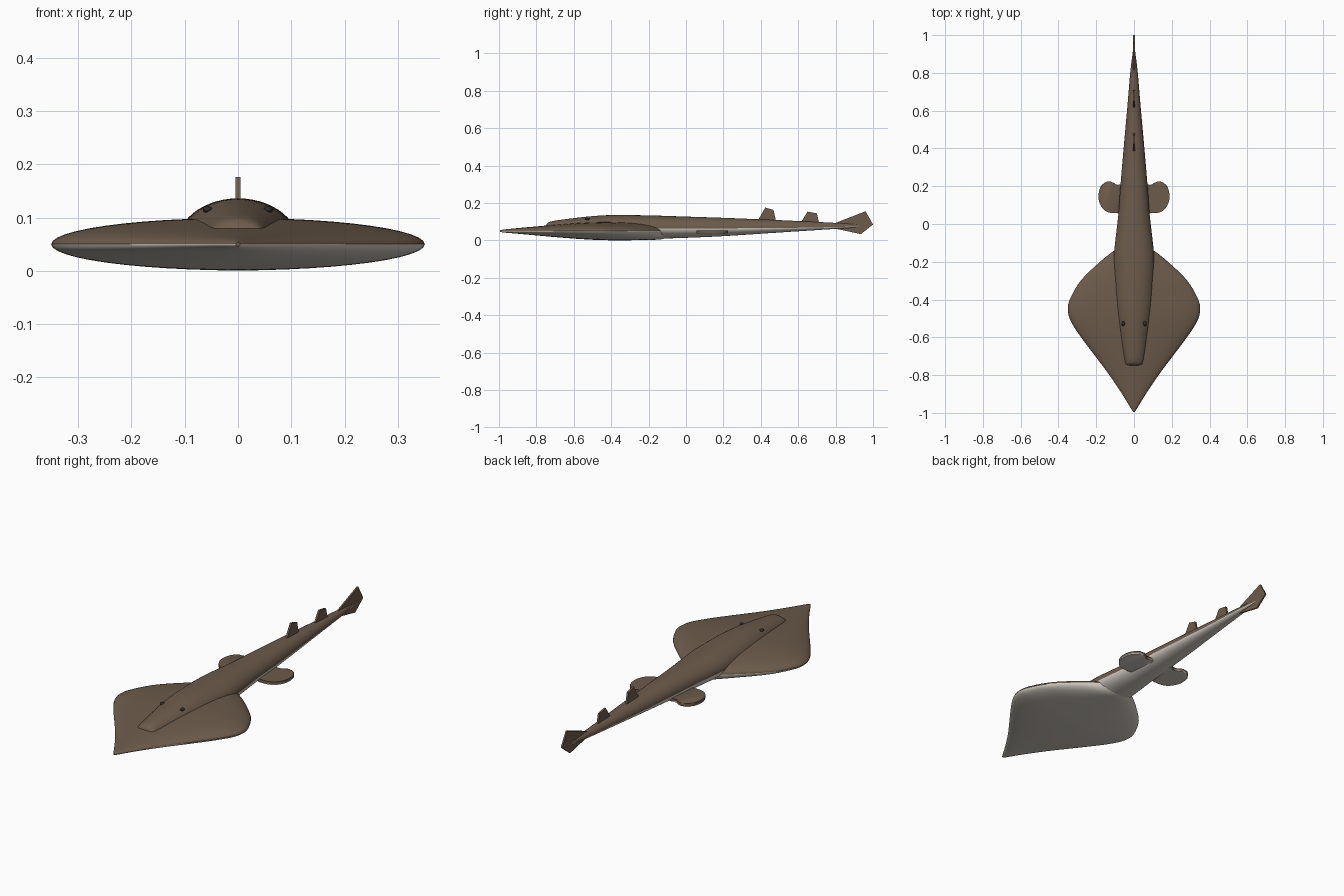
import bpy, bmesh, math
from mathutils import Vector

cube = bpy.data.objects.get("Cube")
if cube:
    bpy.data.objects.remove(cube)


def material(name, rgb):
    m = bpy.data.materials.new(name)
    m.use_nodes = True
    m.diffuse_color = (*rgb, 1)
    m.node_tree.nodes["Principled BSDF"].inputs["Base Color"].default_value = (*rgb, 1)
    return m


BROWN = material("sandy brown", (0.15, 0.105, 0.07))
PALE = material("pale belly", (0.62, 0.58, 0.52))
DARK = material("dark eye", (0.03, 0.024, 0.018))


def finish(name, bm, mats):
    bmesh.ops.recalc_face_normals(bm, faces=bm.faces[:])
    mesh = bpy.data.meshes.new(name)
    bm.to_mesh(mesh)
    bm.free()
    for m in mats:
        mesh.materials.append(m)
    ob = bpy.data.objects.new(name, mesh)
    bpy.context.collection.objects.link(ob)
    bpy.ops.object.select_all(action='DESELECT')
    ob.select_set(True)
    bpy.context.view_layer.objects.active = ob
    bpy.ops.object.shade_smooth_by_angle(angle=math.radians(35))
    return ob


def spline(points, steps, closed=False):
    """Catmull-Rom curve through points of any dimension."""
    n, out = len(points), []
    for i in range(n if closed else n - 1):
        ids = [i - 1, i, i + 1, i + 2]
        ids = [k % n if closed else min(max(k, 0), n - 1) for k in ids]
        p0, p1, p2, p3 = [Vector(points[k]) for k in ids]
        for s in range(steps):
            t = s / steps
            out.append(p1 + (p2 - p0) * (t / 2)
                       + (p0 * 2 - p1 * 5 + p2 * 4 - p3) * (t * t / 2)
                       + (p1 * 3 - p0 - p2 * 3 + p3) * (t ** 3 / 2))
    if not closed:
        out.append(Vector(points[-1]))
    return out


def loft(name, stations, sides=48, steps=5):
    """Skin oval sections given as (y, half width, middle, top, bottom)."""
    bm = bmesh.new()
    rings = []
    # the spline takes vectors of up to four values, so carry y twice
    a = spline([(s[0], s[1], s[2]) for s in stations], steps)
    b = spline([(s[0], s[3], s[4]) for s in stations], steps)
    for (y, w, mid), (_, top, low) in zip(a, b):
        ring = []
        for j in range(sides):
            t = 2 * math.pi * j / sides
            h = top - mid if math.sin(t) > 0 else mid - low
            ring.append(bm.verts.new((max(w, 0.001) * math.cos(t), y, mid + h * math.sin(t))))
        rings.append(ring)
    for r, q in zip(rings, rings[1:]):
        for j in range(sides):
            k = (j + 1) % sides
            f = bm.faces.new((r[j], r[k], q[k], q[j]))
            f.material_index = 0 if j < sides // 2 else 1
    bm.faces.new(rings[0])
    bm.faces.new(rings[-1])
    return finish(name, bm, [BROWN, PALE])


def plate(name, outline, axis, thick, mats, offset=0.0, bevel=0.0):
    """Flat fin from an outline; axis 0 stands in the yz plane, axis 2 lies flat."""
    bm = bmesh.new()

    def place(p, d):
        return (d, p[0], p[1]) if axis == 0 else (p[0], p[1], offset + d)
    lower = [bm.verts.new(place(p, -thick / 2)) for p in outline]
    upper = [bm.verts.new(place(p, thick / 2)) for p in outline]
    bm.faces.new(lower)
    bm.faces.new(upper)
    n = len(outline)
    for i in range(n):
        k = (i + 1) % n
        bm.faces.new((lower[i], lower[k], upper[k], upper[i]))
    if bevel:
        rim = [e for e in bm.edges if e.verts[0].co[axis] == e.verts[1].co[axis]]
        bmesh.ops.bevel(bm, geom=rim, offset=bevel, segments=2, affect='EDGES', profile=0.5)
    if len(mats) > 1:
        for f in bm.faces:
            f.material_index = 1 if f.calc_center_median().z < offset - 0.001 else 0
    return finish(name, bm, mats)


# Broad pectoral disc
loft("pectoral_disc", [
    (-0.995, 0.004, 0.05, 0.054, 0.046),
    (-0.97, 0.020, 0.05, 0.059, 0.042),
    (-0.90, 0.063, 0.05, 0.066, 0.036),
    (-0.80, 0.130, 0.05, 0.075, 0.027),
    (-0.70, 0.205, 0.05, 0.084, 0.018),
    (-0.60, 0.280, 0.05, 0.092, 0.010),
    (-0.52, 0.332, 0.05, 0.097, 0.005),
    (-0.46, 0.350, 0.05, 0.099, 0.002),
    (-0.40, 0.340, 0.05, 0.099, 0.001),
    (-0.30, 0.282, 0.05, 0.096, 0.001),
    (-0.20, 0.180, 0.05, 0.087, 0.003),
    (-0.14, 0.105, 0.05, 0.074, 0.005),
    (-0.11, 0.070, 0.05, 0.060, 0.012),
])

# Raised trunk tapering into the tail
loft("trunk_and_tail", [
    (-0.75, 0.042, 0.070, 0.078, 0.055),
    (-0.73, 0.050, 0.070, 0.099, 0.050),
    (-0.65, 0.066, 0.068, 0.113, 0.040),
    (-0.50, 0.090, 0.067, 0.130, 0.025),
    (-0.38, 0.102, 0.066, 0.136, 0.015),
    (-0.20, 0.108, 0.065, 0.134, 0.010),
    (-0.10, 0.100, 0.065, 0.131, 0.011),
    (0.05, 0.083, 0.065, 0.126, 0.016),
    (0.20, 0.072, 0.065, 0.121, 0.023),
    (0.40, 0.055, 0.066, 0.113, 0.036),
    (0.60, 0.037, 0.068, 0.104, 0.049),
    (0.80, 0.020, 0.072, 0.094, 0.062),
    (0.90, 0.008, 0.075, 0.088, 0.069),
    (0.93, 0.003, 0.077, 0.082, 0.073),
])

# Paired pelvic fins and eyes
pelvic = [(0.05, 0.075), (0.10, 0.057), (0.15, 0.068), (0.18, 0.105), (0.188, 0.15),
          (0.175, 0.20), (0.14, 0.225), (0.108, 0.218), (0.085, 0.203), (0.05, 0.205)]
for side, label in ((1, "left"), (-1, "right")):
    outline = [(side * p.x, p.y) for p in spline(pelvic, 5, closed=True)]
    plate(label + "_pelvic_fin", outline, 2, 0.016, [BROWN, PALE], offset=0.044, bevel=0.004)
    bm = bmesh.new()
    bmesh.ops.create_uvsphere(bm, u_segments=16, v_segments=10, radius=0.011)
    bmesh.ops.scale(bm, vec=(0.85, 1.15, 0.6), verts=bm.verts)
    bmesh.ops.translate(bm, vec=(side * 0.057, -0.527, 0.115), verts=bm.verts)
    finish(label + "_eye", bm, [DARK])

# Upright fins along the tail
plate("front_dorsal_fin", [(0.38, 0.10), (0.424, 0.176), (0.468, 0.163), (0.482, 0.10)],
      0, 0.01, [BROWN])
plate("rear_dorsal_fin", [(0.61, 0.09), (0.65, 0.154), (0.70, 0.145), (0.712, 0.09)],
      0, 0.01, [BROWN])
plate("tail_fin", [(0.79, 0.09), (0.96, 0.156), (1.0, 0.085), (0.935, 0.034), (0.79, 0.065)],
      0, 0.008, [BROWN])
